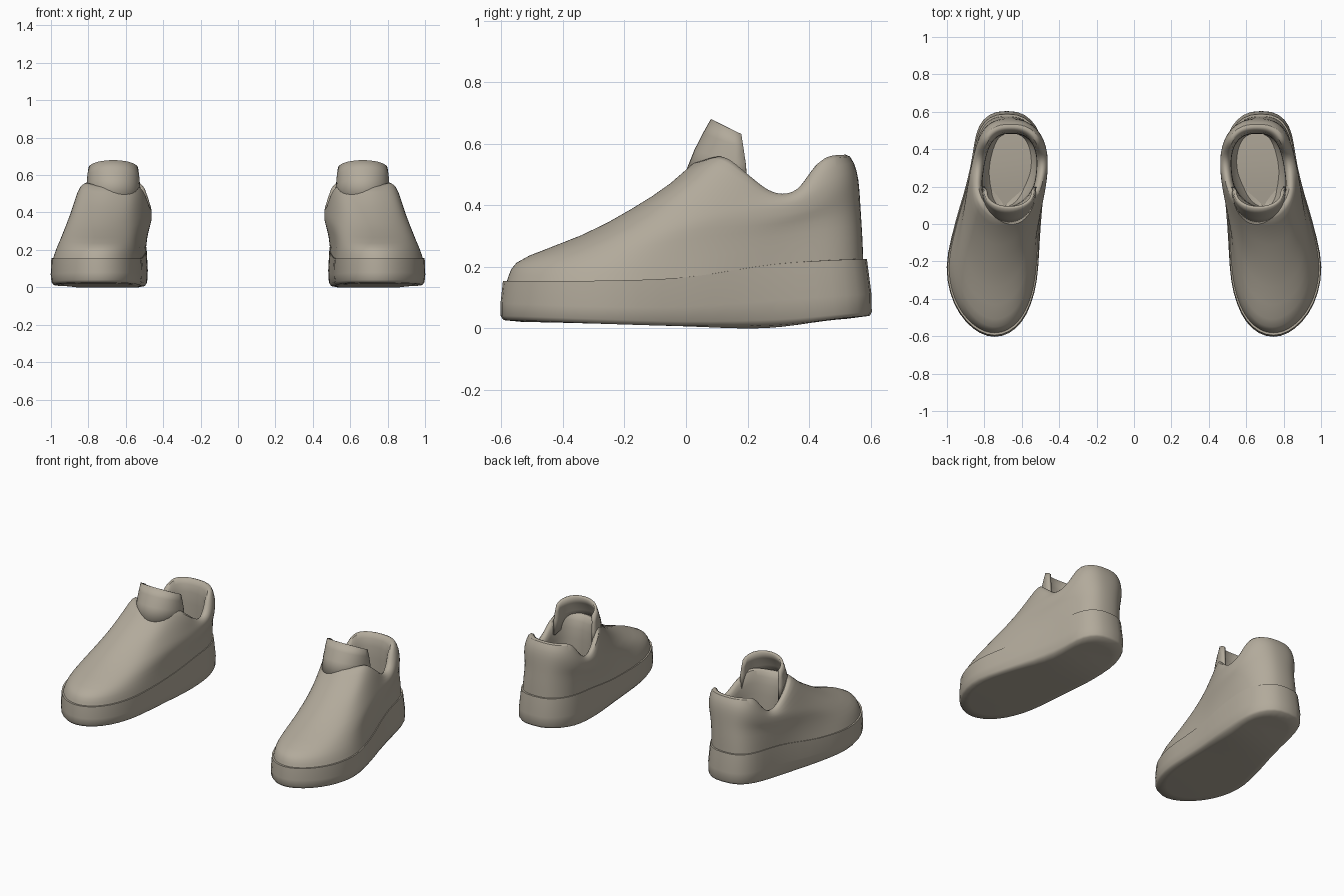
import bpy, bmesh, math

N = 48  # points around each shoe ring

mat = bpy.data.materials.new("taupe")
mat.diffuse_color = (0.445, 0.402, 0.328, 1)


def curve(vals, v):
    """Smooth interpolation through evenly spaced values, v in 0..1."""
    n = len(vals) - 1
    f = min(max(v, 0), 1) * n
    i = min(int(f), n - 1)
    u = f - i
    a, b, c, d = vals[max(i - 1, 0)], vals[i], vals[i + 1], vals[min(i + 2, n)]
    return b + 0.5 * u * (c - a + u * (2 * a - 5 * b + 4 * c - d + u * (3 * (b - c) + d - a)))


def centre(y):
    """Curved centre line of the shoe, toe to heel."""
    return curve([0.745, 0.757, 0.755, 0.728, 0.692, 0.672, 0.68], (y + 0.6) / 1.2)


def ring(front, back, heights, halves, dx=0.0):
    pts = []
    for k in range(N):
        t = 2 * math.pi * k / N
        v = (1 - math.cos(t)) / 2
        y = front + (back - front) * v
        s = math.sin(t)
        s = math.copysign(abs(s) ** (1 - 0.22 * v), s)  # squarer towards the heel
        pts.append((centre(y) + dx + s * curve(halves, v), y, curve(heights, v)))
    return pts


def finish(name, bm, subdivide=False, thickness=0, angle=50):
    bmesh.ops.recalc_face_normals(bm, faces=bm.faces)
    me = bpy.data.meshes.new(name)
    bm.to_mesh(me)
    bm.free()
    me.materials.append(mat)
    ob = bpy.data.objects.new(name, me)
    bpy.context.collection.objects.link(ob)
    bpy.context.view_layer.objects.active = ob
    ob.select_set(True)
    bpy.ops.object.shade_smooth_by_angle(angle=math.radians(angle))
    ob.select_set(False)
    if thickness:
        m = ob.modifiers.new("thickness", 'SOLIDIFY')
        m.thickness = thickness
        m.offset = 0
    if subdivide:
        m = ob.modifiers.new("smooth", 'SUBSURF')
        m.levels = m.render_levels = 1
    ob.modifiers.new("pair", 'MIRROR').use_mirror_merge = False
    return ob


def loft(name, rings, cap_first, cap_last, **kw):
    bm = bmesh.new()
    rows = [[bm.verts.new(p) for p in ring(*r)] for r in rings]
    for a, b in zip(rows, rows[1:]):
        for k in range(N):
            j = (k + 1) % N
            bm.faces.new((a[k], a[j], b[j], b[k]))
    # caps run as strips across the shoe
    for row, use in ((rows[0], cap_first), (rows[-1], cap_last)):
        if use:
            bm.faces.new((row[0], row[1], row[N - 1]))
            for k in range(1, N // 2 - 1):
                bm.faces.new((row[k], row[k + 1], row[N - k - 1], row[N - k]))
            bm.faces.new((row[N // 2 - 1], row[N // 2], row[N // 2 + 1]))
    return finish(name, bm, **kw)


# Thick sole, from underside to the inset top edge
loft("sole", [
    (-0.53, 0.52, [0.02, 0.014, 0.006, 0.0, 0.03], [0.24, 0.22, 0.18, 0.17, 0.22]),
    (-0.593, 0.597, [0.026, 0.015, 0.007, 0.010, 0.040], [0.285, 0.257, 0.214, 0.207, 0.262]),
    (-0.603, 0.604, [0.040, 0.030, 0.022, 0.028, 0.052], [0.295, 0.269, 0.225, 0.218, 0.27]),
    (-0.603, 0.603, [0.08, 0.07, 0.07, 0.09, 0.11], [0.30, 0.273, 0.23, 0.222, 0.275]),
    (-0.595, 0.588, [0.154, 0.154, 0.165, 0.208, 0.225], [0.295, 0.27, 0.224, 0.216, 0.265]),
    (-0.57, 0.56, [0.154, 0.154, 0.165, 0.208, 0.225], [0.27, 0.24, 0.195, 0.185, 0.24]),
], True, True, angle=75)

# Upper: vamp, sides, padded collar, then lining down to the insole
loft("upper", [
    (-0.585, 0.578, [0.148, 0.148, 0.158, 0.20, 0.218], [0.29, 0.263, 0.221, 0.212, 0.26]),
    (-0.572, 0.575, [0.195, 0.20, 0.22, 0.27, 0.30], [0.277, 0.25, 0.211, 0.216, 0.255], -0.004),
    (-0.54, 0.570, [0.23, 0.25, 0.295, 0.325, 0.37], [0.25, 0.225, 0.205, 0.224, 0.25], -0.01),
    (-0.33, 0.567, [0.30, 0.335, 0.355, 0.36, 0.42], [0.22, 0.207, 0.208, 0.227, 0.245], -0.012),
    (-0.18, 0.564, [0.385, 0.405, 0.395, 0.39, 0.46], [0.21, 0.20, 0.206, 0.22, 0.24], -0.013),
    (-0.04, 0.558, [0.472, 0.495, 0.465, 0.42, 0.42, 0.47, 0.51], [0.20, 0.20, 0.202, 0.214, 0.232], -0.015),
    (0.03, 0.535, [0.55, 0.56, 0.50, 0.442, 0.45, 0.55, 0.568], [0.18, 0.195, 0.184, 0.188, 0.205], -0.018),
    (0.06, 0.505, [0.545, 0.56, 0.50, 0.442, 0.45, 0.55, 0.565], [0.16, 0.168, 0.16, 0.163, 0.175], -0.018),
    (0.09, 0.48, [0.47, 0.49, 0.45, 0.41, 0.42, 0.49, 0.51], [0.16, 0.15, 0.138, 0.142, 0.15], -0.018),
    (0.09, 0.485, [0.32, 0.32, 0.30, 0.30, 0.32], [0.16, 0.15, 0.143, 0.146, 0.155], -0.017),
    (0.09, 0.485, [0.17, 0.17, 0.17, 0.18, 0.18], [0.16, 0.15, 0.143, 0.146, 0.155], -0.017),
], False, True, subdivide=True, angle=70)

# Tongue: curved band rising from the vamp around the front of the opening
bm = bmesh.new()
M = 20
rows = []
# front y, end y, front z, end z, half width
for yf, ye, zf, ze, half in ((0.0, 0.20, 0.49, 0.44, 0.138),
                             (0.034, 0.195, 0.575, 0.53, 0.136),
                             (0.062, 0.187, 0.63, 0.585, 0.132),
                             (0.088, 0.18, 0.676, 0.63, 0.126)):
    row = []
    for k in range(M + 1):
        a = math.pi * (k / M - 0.5)
        v = 1 - math.cos(a) ** 0.8 if abs(a) < 1.57 else 1
        row.append(bm.verts.new((0.667 + half * math.sin(a), yf + (ye - yf) * v, zf + (ze - zf) * v)))
    rows.append(row)
for a, b in zip(rows, rows[1:]):
    for k in range(M):
        bm.faces.new((a[k], a[k + 1], b[k + 1], b[k]))
finish("tongue", bm, thickness=0.016)
